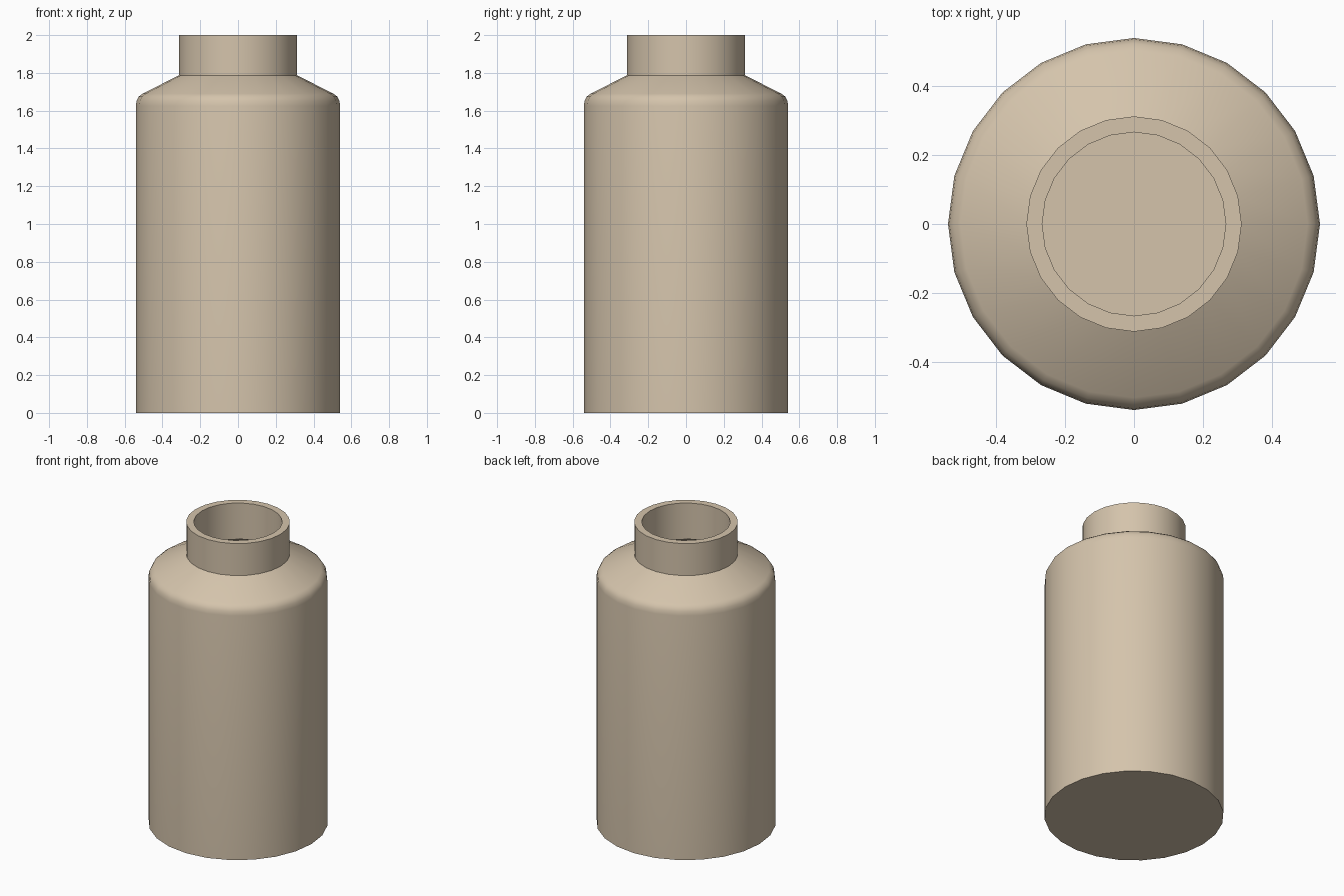
import bpy, bmesh, math

if "Cube" in bpy.data.objects:
    bpy.data.objects.remove(bpy.data.objects["Cube"])

SIDES = 24

clay = bpy.data.materials.new("warm beige")
clay.diffuse_color = (0.66, 0.55, 0.41, 1)
clay.use_nodes = True
clay.node_tree.nodes["Principled BSDF"].inputs["Base Color"].default_value = clay.diffuse_color

# Bottle profile (radius, height): outside from base to rim, then inside down to the floor
profile = [
    (0, 0), (0.541, 0), (0.541, 1.625), (0.537, 1.652), (0.525, 1.675), (0.505, 1.69),
    (0.313, 1.787), (0.313, 2.0),
    (0.267, 2.0), (0.267, 1.76), (0.48, 1.65), (0.495, 1.62), (0.495, 0.046), (0, 0.046),
]

# Revolve the profile around the vertical axis
bm = bmesh.new()
verts = [bm.verts.new((r, 0, z)) for r, z in profile]
edges = [bm.edges.new(pair) for pair in zip(verts, verts[1:])]
bmesh.ops.spin(bm, geom=verts + edges, cent=(0, 0, 0), axis=(0, 0, 1),
               angle=math.tau, steps=SIDES, use_merge=True)
bmesh.ops.remove_doubles(bm, verts=bm.verts, dist=0.0005)
bmesh.ops.recalc_face_normals(bm, faces=bm.faces)

mesh = bpy.data.meshes.new("bottle")
bm.to_mesh(mesh)
bm.free()
mesh.materials.append(clay)
bottle = bpy.data.objects.new("bottle", mesh)
bpy.context.collection.objects.link(bottle)

# Smooth sides with crisp rim, neck and base edges
bpy.context.view_layer.objects.active = bottle
bottle.select_set(True)
bpy.ops.object.shade_smooth_by_angle(angle=math.radians(30))
